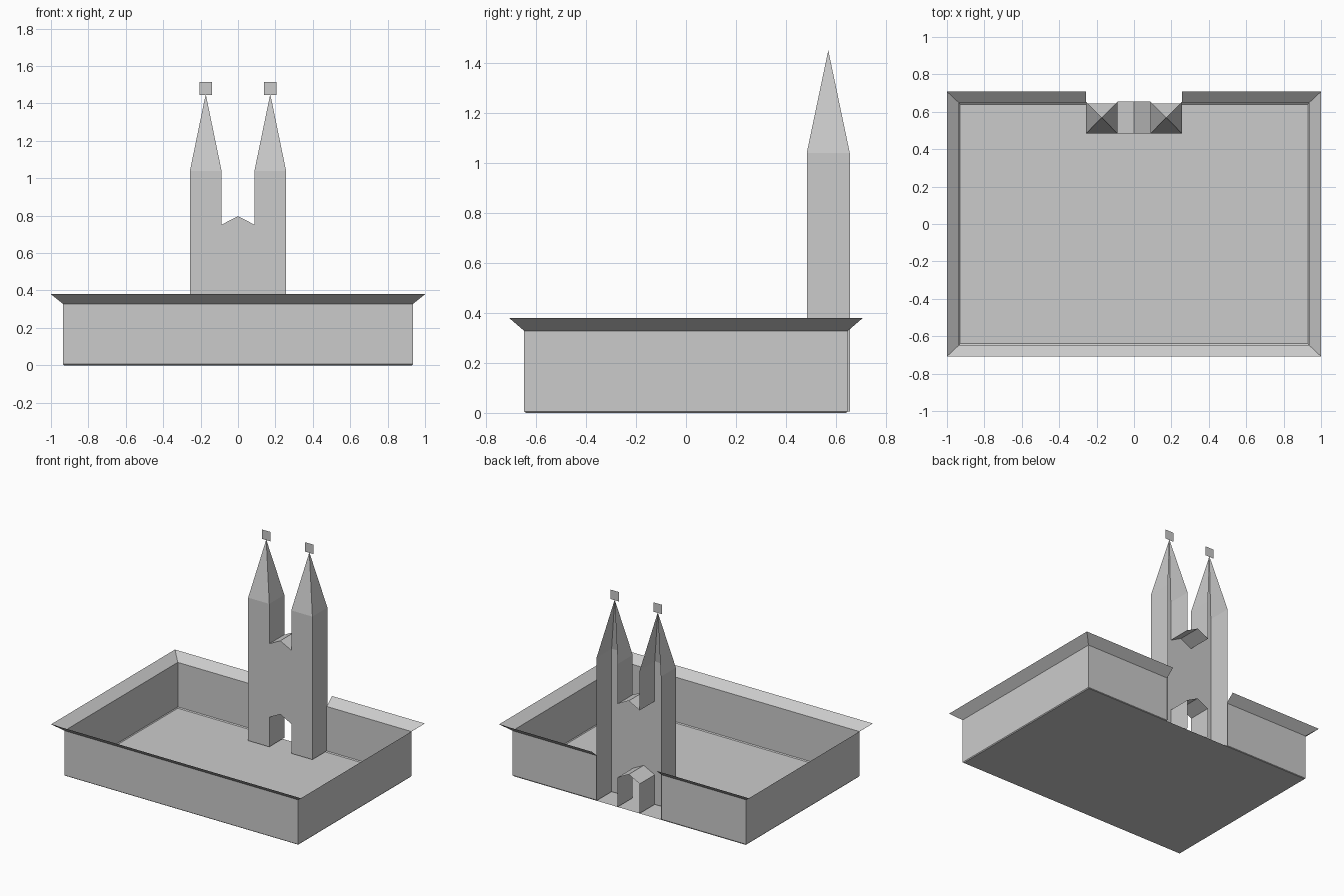
import bpy
import bmesh

if "Cube" in bpy.data.objects:
    bpy.data.objects.remove(bpy.data.objects["Cube"])


def make(name, faces):
    """Object from a list of faces, each a list of 3D points."""
    bm = bmesh.new()
    for pts in faces:
        bm.faces.new([bm.verts.new(p) for p in pts])
    bmesh.ops.remove_doubles(bm, verts=bm.verts, dist=0.0005)
    mesh = bpy.data.meshes.new(name)
    bm.to_mesh(mesh)
    bm.free()
    ob = bpy.data.objects.new(name, mesh)
    bpy.context.collection.objects.link(ob)
    return ob


GAP = 0.257          # half width of the gate tower block
INNER = 0.088        # half width of passage and of the gap between towers
Y0, Y1 = 0.483, 0.655


# Open path around the court, broken at the gate
def ring(hx, hy, z):
    return [(GAP, hy, z), (hx, hy, z), (hx, -hy, z),
            (-hx, -hy, z), (-hx, hy, z), (-GAP, hy, z)]


def band(a, b):
    return [[a[i], b[i], b[i + 1], a[i + 1]] for i in range(len(a) - 1)]


foot = ring(0.93, 0.64, 0)
base = ring(0.935, 0.647, 0.006)
top = ring(0.935, 0.647, 0.328)
lip = ring(1.0, 0.708, 0.38)
make("court_walls", band(foot, base) + band(base, top))
make("flared_rim", band(top, lip))
make("court_floor", [[(-0.93, -0.64, 0), (0.93, -0.64, 0),
                      (0.93, 0.645, 0), (-0.93, 0.645, 0)]])

# Gate block: front sheet with doorway, sides running back, rear left open
ZB = 0.006
right = [(0, 0.797), (INNER, 0.752), (INNER, 1.04), (GAP, 1.04), (GAP, ZB),
         (INNER, ZB), (INNER, 0.22), (0, 0.265)]
strips = [(0, 1), (1, 2), (3, 4), (5, 6), (6, 7)]
gate = []
for s in (1, -1):
    half = [(s * x, z) for x, z in right]
    gate.append([(x, Y0, z) for x, z in half[::s]])
    for i, j in strips:
        (xa, za), (xb, zb) = half[i], half[j]
        gate.append([(xa, Y0, za), (xb, Y0, zb), (xb, Y1, zb), (xa, Y1, za)][::s])
make("twin_tower_gate", gate)

# Three-sided spires (open at the rear) and flat square flags
for side, s in (("left", -1), ("right", 1)):
    cx = s * (GAP + INNER) / 2
    h = (GAP - INNER) / 2
    tip = (cx, (Y0 + Y1) / 2, 1.45)
    c = [(cx - h, Y1, 1.04), (cx - h, Y0, 1.04), (cx + h, Y0, 1.04), (cx + h, Y1, 1.04)]
    make("spire_" + side, [[c[i], c[i + 1], tip] for i in range(3)])
    f = 0.034
    make("flag_" + side, [[(cx - f, tip[1], 1.446), (cx + f, tip[1], 1.446),
                           (cx + f, tip[1], 1.514), (cx - f, tip[1], 1.514)]])
